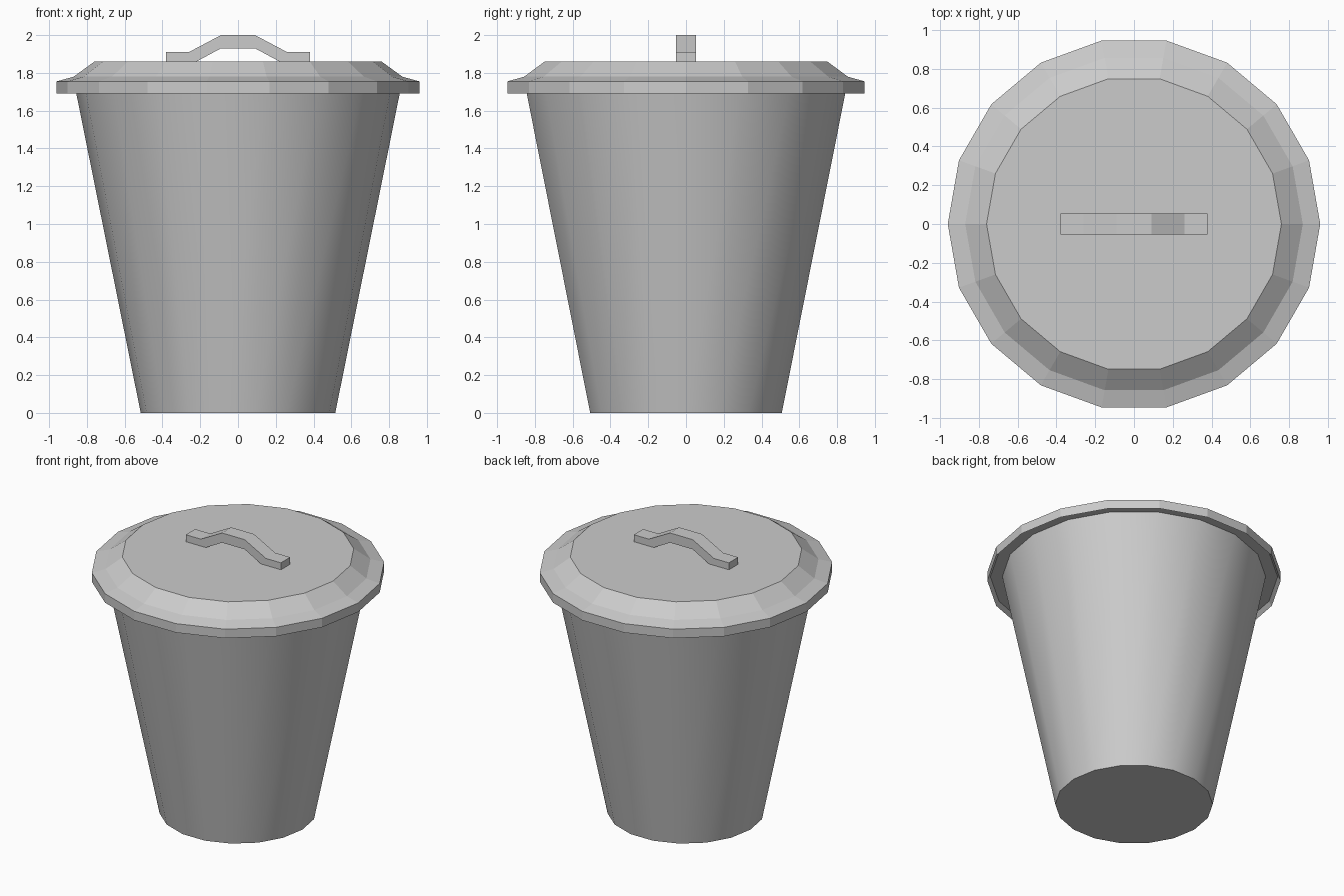
import bpy, bmesh, math

if "Cube" in bpy.data.objects:
    bpy.data.objects.remove(bpy.data.objects["Cube"])

SIDES = 18


def make_object(name, bm, smooth=False):
    bmesh.ops.recalc_face_normals(bm, faces=bm.faces)
    mesh = bpy.data.meshes.new(name)
    bm.to_mesh(mesh)
    bm.free()
    obj = bpy.data.objects.new(name, mesh)
    bpy.context.collection.objects.link(obj)
    if smooth:
        bpy.context.view_layer.objects.active = obj
        obj.select_set(True)
        bpy.ops.object.shade_smooth_by_angle(angle=math.radians(30))
        obj.select_set(False)
    return obj


def lathe(name, profile, smooth=False):
    """Stack of 18-sided rings, capped at both ends."""
    bm = bmesh.new()
    rings = []
    for r, z in profile:
        rings.append([bm.verts.new((r * math.cos(math.tau * i / SIDES),
                                    r * math.sin(math.tau * i / SIDES), z))
                      for i in range(SIDES)])
    for a, b in zip(rings, rings[1:]):
        for i in range(SIDES):
            j = (i + 1) % SIDES
            bm.faces.new((a[i], a[j], b[j], b[i]))
    bm.faces.new(rings[0])
    bm.faces.new(rings[-1])
    return make_object(name, bm, smooth)


# Tapered bin body
lathe("bin_body", [(0.515, 0), (0.862, 1.72)], smooth=True)

# Lid: recessed underside, upright rim, two sloped bands, flat top
lathe("lid", [(0.94, 1.72), (0.96, 1.69), (0.96, 1.755),
              (0.87, 1.78), (0.76, 1.86)])

# Bent strap handle: mirrored side profile, extruded across y
top = [(0.09, 2.0), (0.26, 1.91), (0.38, 1.91)]
under = [(0.38, 1.86), (0.22, 1.86), (0.09, 1.93)]
half = top + under
outline = half + [(-x, z) for x, z in reversed(half)]
bm = bmesh.new()
face = bm.faces.new([bm.verts.new((x, -0.053, z)) for x, z in outline])
ext = bmesh.ops.extrude_face_region(bm, geom=[face])
bmesh.ops.translate(bm, vec=(0, 0.106, 0),
                    verts=[v for v in ext["geom"] if isinstance(v, bmesh.types.BMVert)])
make_object("lid_handle", bm)
